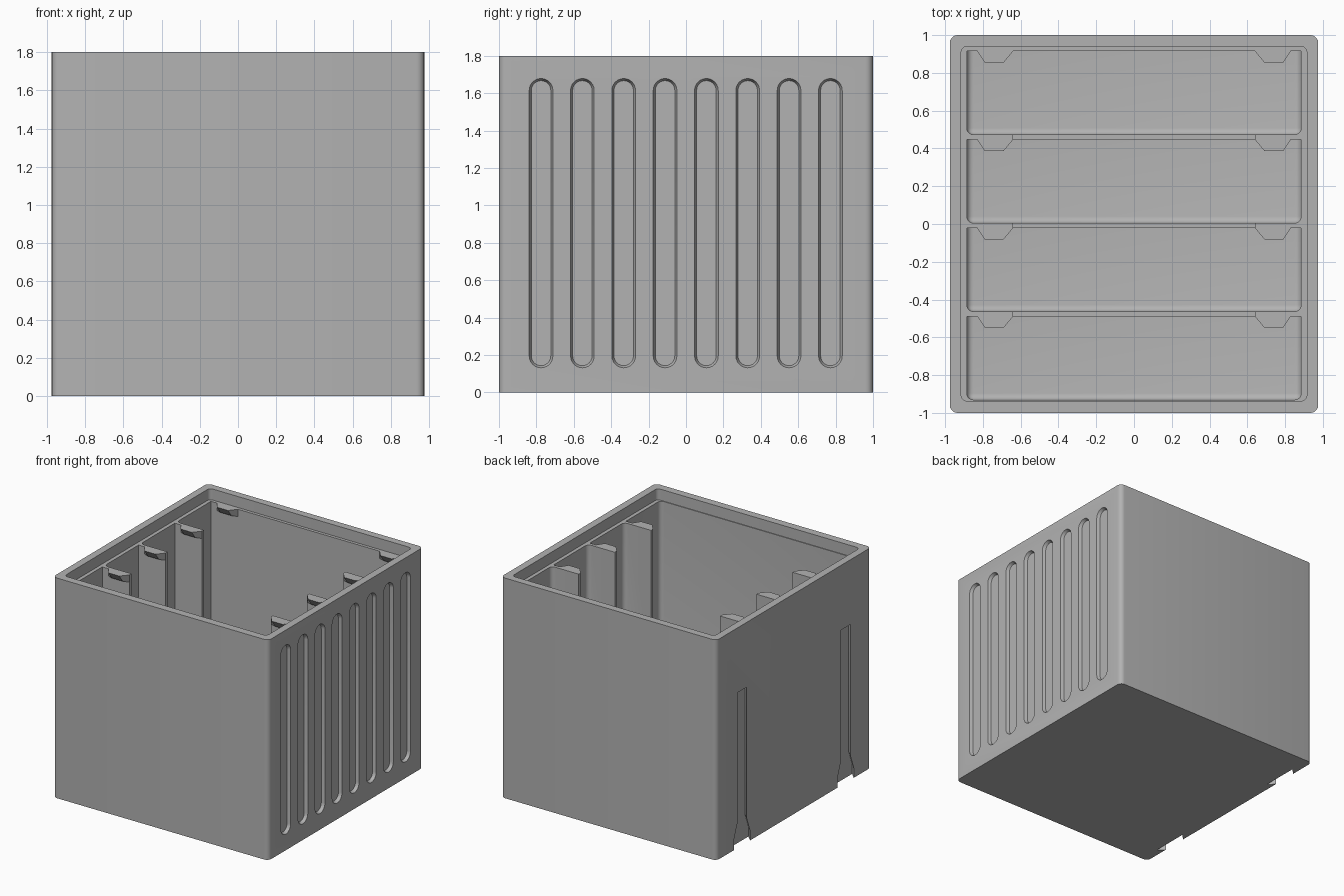
import bpy, bmesh, math
from mathutils import Vector

cube = bpy.data.objects.get("Cube")
if cube:
    bpy.data.objects.remove(cube, do_unlink=True)

grey = bpy.data.materials.new("plain grey")
grey.use_nodes = True
grey.diffuse_color = (0.45, 0.45, 0.45, 1)
grey.node_tree.nodes["Principled BSDF"].inputs["Base Color"].default_value = (0.45, 0.45, 0.45, 1)

HALF_X, HALF_Y, HEIGHT = 0.975, 1.0, 1.8
LEDGE, FLOOR, INNER_X = 1.71, 0.06, 0.885


def finish(bm, name):
    bmesh.ops.recalc_face_normals(bm, faces=bm.faces)
    mesh = bpy.data.meshes.new(name)
    bm.to_mesh(mesh)
    bm.free()
    mesh.materials.append(grey)
    obj = bpy.data.objects.new(name, mesh)
    bpy.context.collection.objects.link(obj)
    return obj


def box(name, lo, hi, radius=0, rule=None):
    """Box between two corners; edges chosen by rule(mid, direction) are rounded."""
    lo, hi = Vector(lo), Vector(hi)
    bm = bmesh.new()
    bmesh.ops.create_cube(bm, size=1)
    if rule:
        picked = [e for e in bm.edges
                  if rule((e.verts[0].co + e.verts[1].co) / 2, e.verts[0].co - e.verts[1].co)]
    for v in bm.verts:
        v.co = Vector((lo[i] + (v.co[i] + 0.5) * (hi[i] - lo[i]) for i in range(3)))
    if rule:
        bmesh.ops.bevel(bm, geom=picked, offset=radius, segments=5, profile=0.5, affect='EDGES')
    return finish(bm, name)


def loft(bm, loop_a, loop_b):
    """Closed solid between two matching loops."""
    a = [bm.verts.new(p) for p in loop_a]
    b = [bm.verts.new(p) for p in loop_b]
    bm.faces.new(a)
    bm.faces.new(b)
    n = len(a)
    for i in range(n):
        bm.faces.new((a[i], a[(i + 1) % n], b[(i + 1) % n], b[i]))


def upright(mid, d):
    return abs(d.z) > 0.5


def bay_rule(mid, d):
    front_upright = abs(d.z) > 0.5 and mid.y < 0
    low = mid.z < -0.4 and not (mid.y > 0.4)
    return front_upright or low


# Outer shell
body = box("storage_box", (-HALF_X, -HALF_Y, 0), (HALF_X, HALF_Y, HEIGHT), 0.04, upright)
cutters = []

# Recess for a lid
cutters.append(box("lid_recess", (-0.915, -0.937, LEDGE), (0.915, 0.94, 2), 0.03, upright))

# Four bays, leaving thin dividers
bay_backs = [0.915 - 0.468 * i for i in range(4)]
for y in bay_backs:
    cutters.append(box("bay", (-INNER_X, y - 0.442, FLOOR), (INNER_X, y, HEIGHT - 0.05),
                       0.035, bay_rule))

# Dividers are cut low in the middle
cutters.append(box("divider_opening", (-0.64, -0.7, 0.7), (0.64, 0.7, HEIGHT - 0.03)))


# Row of round-ended grooves on one side
def capsule(x, y, r):
    pts = []
    for centre, start in ((1.615, 0), (0.195, math.pi)):
        for k in range(13):
            t = start + math.pi * k / 12
            pts.append((x, y + r * math.cos(t), centre + r * math.sin(t)))
    return pts


bm = bmesh.new()
for i in range(8):
    y = -0.775 + 0.221 * i
    loft(bm, capsule(HALF_X + 0.01, y, 0.068), capsule(HALF_X - 0.025, y, 0.052))
cutters.append(finish(bm, "grooves"))


# Two dovetail slots with flared mouths on the other side
def slot_outline(x, y, h):
    half = [(h + 0.045, -0.05), (h + 0.045, 0.08), (h, 0.2), (h, 1.27)]
    return ([(x, y + w, z) for w, z in half] +
            [(x, y - w, z) for w, z in reversed(half)])


bm = bmesh.new()
for y in (-0.67, 0.67):
    loft(bm, slot_outline(-HALF_X - 0.01, y, 0.05), slot_outline(-HALF_X + 0.05, y, 0.11))
cutters.append(finish(bm, "dovetail_slots"))

# Cut the shell and drop the cutters
bpy.context.view_layer.objects.active = body
for cutter in cutters:
    cutter.hide_render = True
    mod = body.modifiers.new("cut", 'BOOLEAN')
    mod.operation = 'DIFFERENCE'
    mod.solver = 'EXACT'
    mod.object = cutter
    bpy.ops.object.modifier_apply(modifier=mod.name)
for cutter in cutters:
    bpy.data.objects.remove(cutter, do_unlink=True)

# Small wedge tabs at the top of each bay's back wall
bm = bmesh.new()
for y in bay_backs:
    for s in (-1, 1):
        def tab(z, depth):
            return [(s * 0.83, y, z), (s * 0.79, y - depth, z),
                    (s * 0.69, y - depth, z), (s * 0.64, y, z)]
        loft(bm, tab(LEDGE, 0.06), tab(LEDGE - 0.06, 0.015))
finish(bm, "retaining_tabs")

bpy.ops.object.select_all(action='DESELECT')
body.select_set(True)
bpy.context.view_layer.objects.active = body
bpy.ops.object.shade_smooth_by_angle(angle=math.radians(30))
